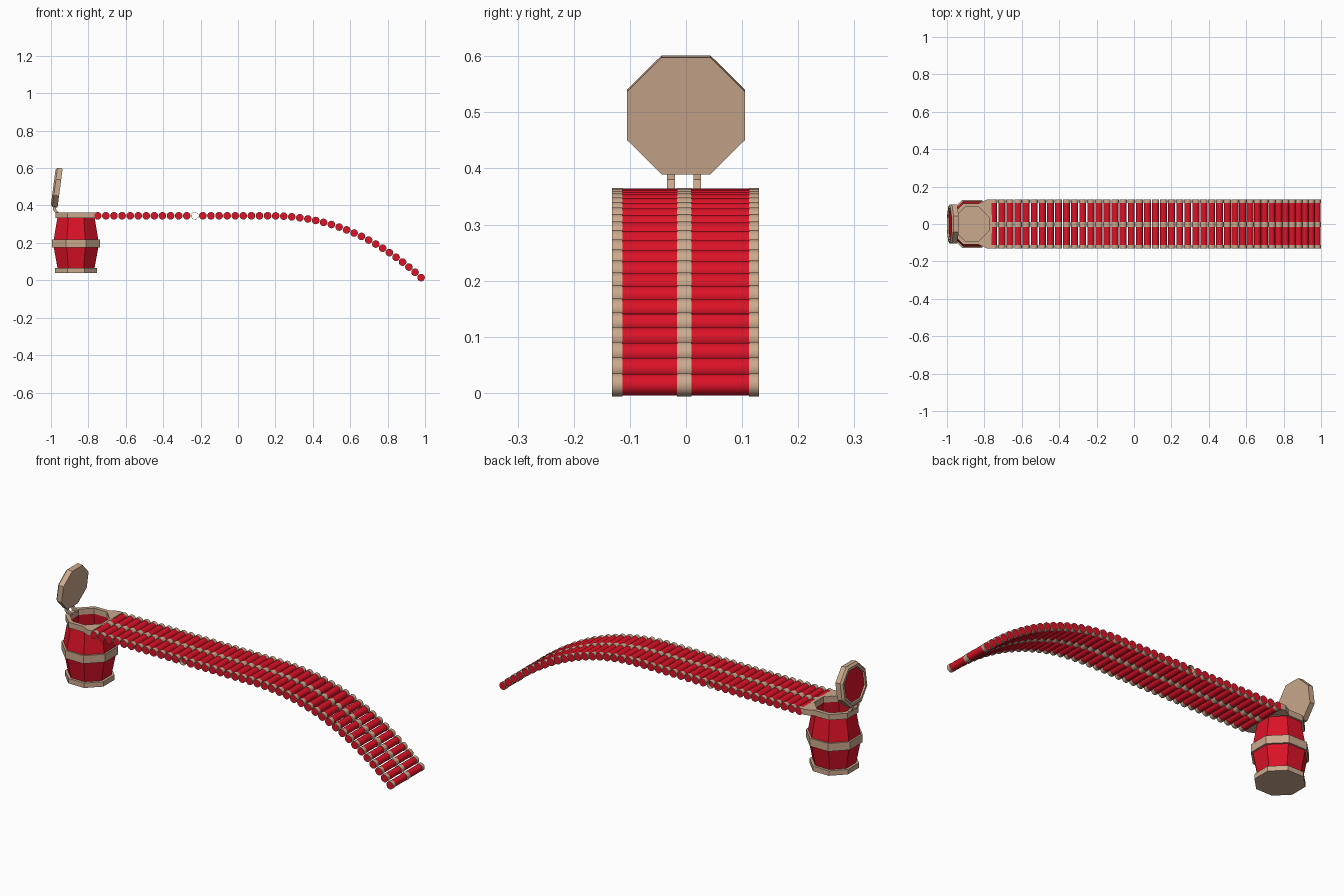
import bpy, bmesh, math
from mathutils import Matrix, Vector

if "Cube" in bpy.data.objects:
    bpy.data.objects.remove(bpy.data.objects["Cube"])


def material(name, rgb):
    m = bpy.data.materials.new(name)
    m.diffuse_color = (*rgb, 1)
    m.use_nodes = True
    m.node_tree.nodes["Principled BSDF"].inputs["Base Color"].default_value = m.diffuse_color
    return m


MATS = [material("red", (0.72, 0.006, 0.02)), material("tan", (0.60, 0.40, 0.27))]
RED, TAN = 0, 1


def finish(bm, name, smooth=False):
    bmesh.ops.recalc_face_normals(bm, faces=bm.faces[:])
    me = bpy.data.meshes.new(name)
    bm.to_mesh(me)
    bm.free()
    for m in MATS:
        me.materials.append(m)
    ob = bpy.data.objects.new(name, me)
    bpy.context.collection.objects.link(ob)
    if smooth:
        bpy.ops.object.select_all(action='DESELECT')
        ob.select_set(True)
        bpy.context.view_layer.objects.active = ob
        bpy.ops.object.shade_smooth_by_angle(angle=math.radians(35))
    return ob


def lathe(bm, profile, n, mat):
    """Revolve (flat radius, height, colour of the segment leading here) round local z."""
    k = 1 / math.cos(math.pi / n)
    prev = None
    for r, z, col in profile:
        count = n if r > 0 else 1
        ring = []
        for i in range(count):
            a = (i + 0.5) * 2 * math.pi / n
            ring.append(bm.verts.new(mat @ Vector((r * k * math.cos(a), r * k * math.sin(a), z))))
        if prev:
            for i in range(n):
                j = (i + 1) % n
                vs = []
                for v in (prev[i % len(prev)], prev[j % len(prev)], ring[j % count], ring[i % count]):
                    if v not in vs:
                        vs.append(v)
                bm.faces.new(vs).material_index = col
        prev = ring


def prism(bm, pts, depth, col):
    """Extrude a flat outline by a vector."""
    f = bm.faces.new([bm.verts.new(p) for p in pts])
    ext = bmesh.ops.extrude_face_region(bm, geom=[f], use_keep_orig=True)
    bmesh.ops.translate(bm, vec=depth, verts=[g for g in ext["geom"] if isinstance(g, bmesh.types.BMVert)])
    for f in bm.faces:
        f.material_index = col


# Barrel: red staves, tan hoops, open hollow top
bm = bmesh.new()
lathe(bm, [(0, .04, TAN), (.112, .04, TAN), (.112, .066, TAN), (.099, .066, TAN),
           (.119, .176, RED), (.128, .176, TAN), (.128, .218, TAN), (.119, .218, TAN),
           (.100, .332, RED), (.110, .332, TAN), (.110, .362, TAN), (.090, .362, TAN),
           (.090, .332, TAN), (.106, .20, RED), (.092, .07, RED), (0, .07, TAN)],
      8, Matrix.Translation((-.866, 0, 0)))
finish(bm, "barrel")

# Chute lip joining the barrel rim to the belt
half = [(-.828, .091), (-.828, .111), (-.788, .13), (-.763, .13)]
inner = (-.775, .038)
outline = [inner] + half + [(x, -y) for x, y in reversed(half)] + [(inner[0], -inner[1])]
bm = bmesh.new()
prism(bm, [(x, y, .334) for x, y in outline], Vector((0, 0, .029)), TAN)
finish(bm, "chute_lip")

# Open lid: tan frame with a sunken red outer panel
bm = bmesh.new()
lathe(bm, [(0, -.018, TAN), (.105, -.018, TAN), (.105, .010, TAN), (.094, .019, TAN),
           (.082, .019, TAN), (.080, .011, TAN), (0, .011, RED)],
      8, Matrix.Translation((-.969, 0, .496)) @ Matrix.Rotation(math.radians(-82.5), 4, 'Y'))
finish(bm, "lid")

# Two bent hinge straps
for side, y in (("front", -.027), ("back", .020)):
    bm = bmesh.new()
    pts = [(-.990, .41), (-.988, .375), (-.968, .350), (-.952, .355), (-.974, .380), (-.974, .41)]
    prism(bm, [(x, y - .007, z) for x, z in pts], Vector((0, .014, 0)), TAN)
    finish(bm, "hinge_" + side)

# Belt path: level, then curving down to the ground
def height(x):
    return .345 - .505 * max(0, x - .15) ** 2.26


X0, X1, COUNT = -.75, .979, 43
xs = [X0 + (X1 - X0) * i / 4000 for i in range(4001)]
arc = [0]
for a, b in zip(xs, xs[1:]):
    arc.append(arc[-1] + math.hypot(b - a, height(b) - height(a)))
centres, k = [], 0
for i in range(COUNT):
    while k < 4000 and arc[k] < arc[-1] * i / (COUNT - 1):
        k += 1
    centres.append((xs[k], height(xs[k])))

# One roll: red tube with three raised tan bands
R, B = .0185, .0200
roll = [(R, -.132, RED), (B, -.132, TAN), (B, -.113, TAN), (R, -.113, TAN), (R, -.016, RED),
        (B, -.016, TAN), (B, .010, TAN), (R, .010, TAN), (R, .112, RED), (B, .112, TAN),
        (B, .130, TAN), (R, .130, TAN)]
capped = [(0, -.132, RED)] + roll + [(0, .130, RED)]
OPEN = 12  # this roll has no end caps
belt, tube = bmesh.new(), bmesh.new()
for i, (x, z) in enumerate(centres):
    m = Matrix.Translation((x, 0, z)) @ Matrix.Rotation(math.radians(-90), 4, 'X')
    lathe(tube if i == OPEN else belt, roll if i == OPEN else capped, 14, m)
finish(belt, "roll_belt", True)
finish(tube, "open_roll", True)
